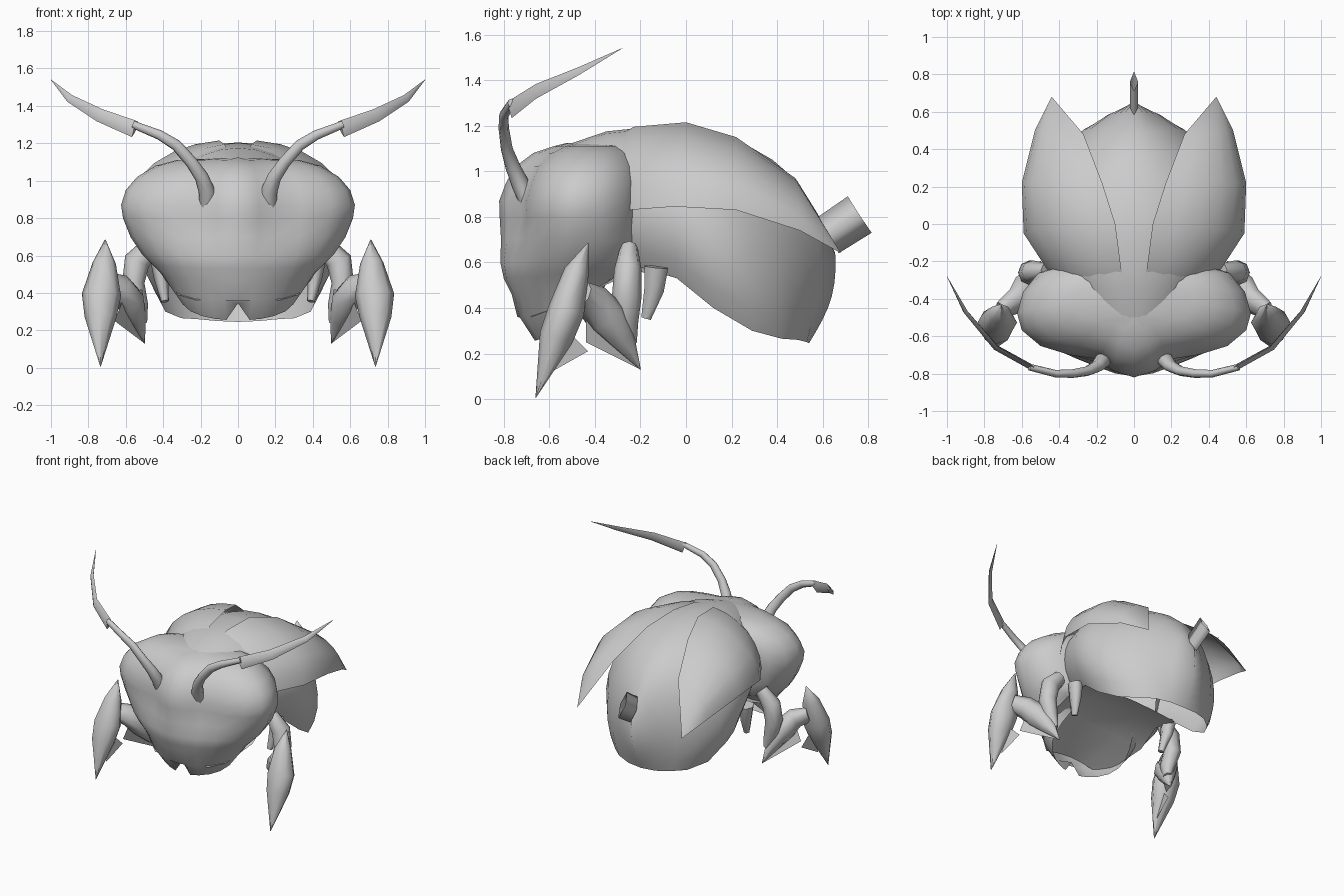
import bpy, bmesh, math
from mathutils import Vector

grey = bpy.data.materials.new("shell_grey")
grey.diffuse_color = (0.6, 0.6, 0.6, 1)


def grid(name, rows, closed=False, caps=False):
    """Skin rows of points into a surface and mirror it across x."""
    bm = bmesh.new()
    vs = [[bm.verts.new(p) for p in r] for r in rows]
    n = len(rows[0])
    for a, b in zip(vs, vs[1:]):
        for i in range(n if closed else n - 1):
            j = (i + 1) % n
            bm.faces.new((a[i], a[j], b[j], b[i]))
    if caps:
        bm.faces.new(vs[0])
        bm.faces.new(vs[-1])
    bmesh.ops.remove_doubles(bm, verts=bm.verts[:], dist=0.0005)
    bmesh.ops.recalc_face_normals(bm, faces=bm.faces[:])
    me = bpy.data.meshes.new(name)
    bm.to_mesh(me)
    bm.free()
    me.materials.append(grey)
    ob = bpy.data.objects.new(name, me)
    bpy.context.collection.objects.link(ob)
    bpy.ops.object.select_all(action='DESELECT')
    ob.select_set(True)
    bpy.context.view_layer.objects.active = ob
    bpy.ops.object.shade_smooth_by_angle(angle=math.radians(70))
    m = ob.modifiers.new("mirror", 'MIRROR')
    m.use_clip = True
    m.merge_threshold = 0.001
    return ob


def sweep(name, path, ref, sides=6):
    """Elliptical tube: path of (x, y, z, radius along ref, other radius)."""
    pts = [Vector(p[:3]) for p in path]
    rows = []
    for i, p in enumerate(path):
        t = (pts[min(i + 1, len(pts) - 1)] - pts[max(i - 1, 0)]).normalized()
        u = Vector(ref)
        u = (u - t * u.dot(t)).normalized()
        v = t.cross(u)
        rows.append([pts[i] + u * p[3] * math.cos(k * math.tau / sides)
                     + v * p[4] * math.sin(k * math.tau / sides) for k in range(sides)])
    return grid(name, rows, True, True)


# abdomen: open-bottomed ribs (top y, top z, rim y, rim z, half width, bulge)
ribs = [(-.54, 1.11, -.34, .62, .28, 0), (-.35, 1.175, -.24, .59, .41, 0),
        (-.06, 1.205, -.04, .53, .50, 0), (.10, 1.17, .12, .40, .53, 0),
        (.25, 1.125, .29, .30, .48, 0), (.38, 1.05, .42, .265, .375, .01),
        (.49, .955, .49, .26, .27, .015), (.58, .81, .53, .25, .14, .03),
        (.655, .64, .54, .245, 0, .04)]
rows = []
for ty, tz, ry, rz, hw, bulge in ribs:
    row = []
    for k in range(11):
        a = 2.2 * k / 10
        s = (1 - math.cos(a)) / (1 - math.cos(2.2))
        row.append((hw * math.sin(a), ty + (ry - ty) * s + bulge * math.sin(math.pi * s),
                    tz + (rz - tz) * s))
    rows.append(row)
grid("abdomen", rows)

# underside of the thorax, from the jaw back to the abdomen rim
grid("thorax_floor", [[(0, y, z + .03), (hw * .5, y, z + .02), (hw, y, z)] for y, z, hw in
                      [(-.68, .36, .22), (-.60, .39, .32), (-.40, .48, .40),
                       (-.22, .56, .38), (-.04, .54, .40)]])

# wing cases: arched plates between an inner and an outer edge
inner = [(.05, -.34, 1.13), (.07, -.23, 1.195), (.10, 0, 1.215), (.17, .22, 1.15),
         (.27, .48, .97), (.44, .68, .64)]
outer = [(.38, -.34, .83), (.46, -.25, .83), (.59, -.05, .845), (.60, .22, .83),
         (.53, .50, .74), (.44, .68, .64)]
rows = []
for p, q in zip(inner, outer):
    row = []
    for k in range(7):
        a = k / 6 * math.pi / 2
        drop = .85 * math.cos(a) + .15 * (1 - k / 6)
        row.append((p[0] + (q[0] - p[0]) * math.sin(a), p[1] + (q[1] - p[1]) * k / 6,
                    q[2] + (p[2] - q[2]) * drop))
    rows.append(row)
grid("wing_case", rows)

# head with bulging eyes: broad jaw plan blends into the eye plan with height
eyes = [(0, 0), (.18, .06), (.30, .16), (.55, .20), (.80, .28), (.96, .42),
        (1, .57), (.95, .76), (.82, .93), (.62, 1)]
jaw = [(0, 0), (.20, .02), (.40, .07), (.62, .16), (.82, .28), (.95, .42),
       (1, .57), (.96, .76), (.88, .93), (.75, 1)]
# (z, half width, front y, back y, lift towards the back)
rings = [(.255, .31, -.67, -.32, .28), (.36, .37, -.74, -.29, .20), (.46, .42, -.765, -.26, .12),
         (.53, .465, -.80, -.25, .06), (.60, .515, -.815, -.24, .02), (.70, .575, -.812, -.23, 0),
         (.80, .615, -.818, -.22, 0), (.87, .625, -.82, -.22, 0), (.95, .60, -.79, -.22, 0),
         (1.02, .54, -.75, -.23, 0), (1.08, .44, -.67, -.26, 0), (1.11, .33, -.58, -.30, 0),
         (1.125, 0, -.52, -.34, 0)]
rows = []
for n, (z, hw, yf, yb, lift) in enumerate(rings):
    w = min(1, max(0, (z - .55) / .25))
    row = []
    for i, (e, j) in enumerate(zip(eyes, jaw)):
        u, v = (j[0] + (e[0] - j[0]) * w, j[1] + (e[1] - j[1]) * w)
        notch = .09 if n == 0 and i == 0 else 0   # mouth gap
        row.append((u * hw, yf + (yb - yf) * v, z + lift * v ** 1.4 + notch))
    rows.append(row)
grid("head", rows)

# antennae: round stalk running on above a flat tapering blade
sweep("antenna_stalk", [(.165, -.70, .86, .03, .04), (.165, -.725, .94, .04, .045),
                        (.195, -.76, 1.02, .033, .037), (.25, -.787, 1.10, .026, .032),
                        (.33, -.80, 1.19, .023, .03), (.42, -.80, 1.245, .02, .026),
                        (.56, -.765, 1.30, .018, .02)], (0, 1, 0), 8)
sweep("antenna_blade", [(.55, -.765, 1.275, .015, .045), (.74, -.66, 1.35, .015, .036),
                        (.90, -.47, 1.44, .012, .022), (1.0, -.28, 1.54, .001, .001)], (0, 1, 0), 4)

# legs: upper leg, forearm, pointed claw, spurs
sweep("upper_leg", [(.46, -.25, .66, .05, .04), (.54, -.255, .57, .07, .06),
                    (.56, -.26, .45, .06, .065), (.53, -.27, .33, .05, .06),
                    (.51, -.25, .24, .025, .035)], (1, 0, 0), 8)
sweep("forearm", [(.50, -.20, .13, .002, .002), (.54, -.28, .26, .05, .06),
                  (.58, -.35, .36, .08, .09), (.63, -.41, .43, .065, .08),
                  (.71, -.46, .46, .045, .06)], (1, 0, 0), 8)
sweep("claw", [(.71, -.43, .685, .002, .002), (.715, -.48, .56, .062, .055),
               (.73, -.525, .39, .105, .08), (.735, -.57, .27, .085, .075),
               (.735, -.66, .005, .001, .001)], (1, 0, 0), 8)
grid("claw_spur", [[(.70, -.53, .30), (.68, -.49, .27)], [(.70, -.59, .12), (.67, -.43, .21)]])
grid("forearm_spur", [[(.51, -.36, .42), (.60, -.44, .40)],
                      [(.50, -.20, .13), (.66, -.44, .25)]])

# small middle leg stub
sweep("middle_leg", [(.42, -.13, .58, .05, .06), (.41, -.14, .48, .04, .05),
                     (.39, -.175, .355, .02, .025)], (1, 0, 0))

# tail: thin slanted plate
grid("tail", [[(0, .58, .80), (.022, .625, .72), (0, .67, .64)],
              [(0, .71, .89), (.022, .76, .81), (0, .815, .73)]])
